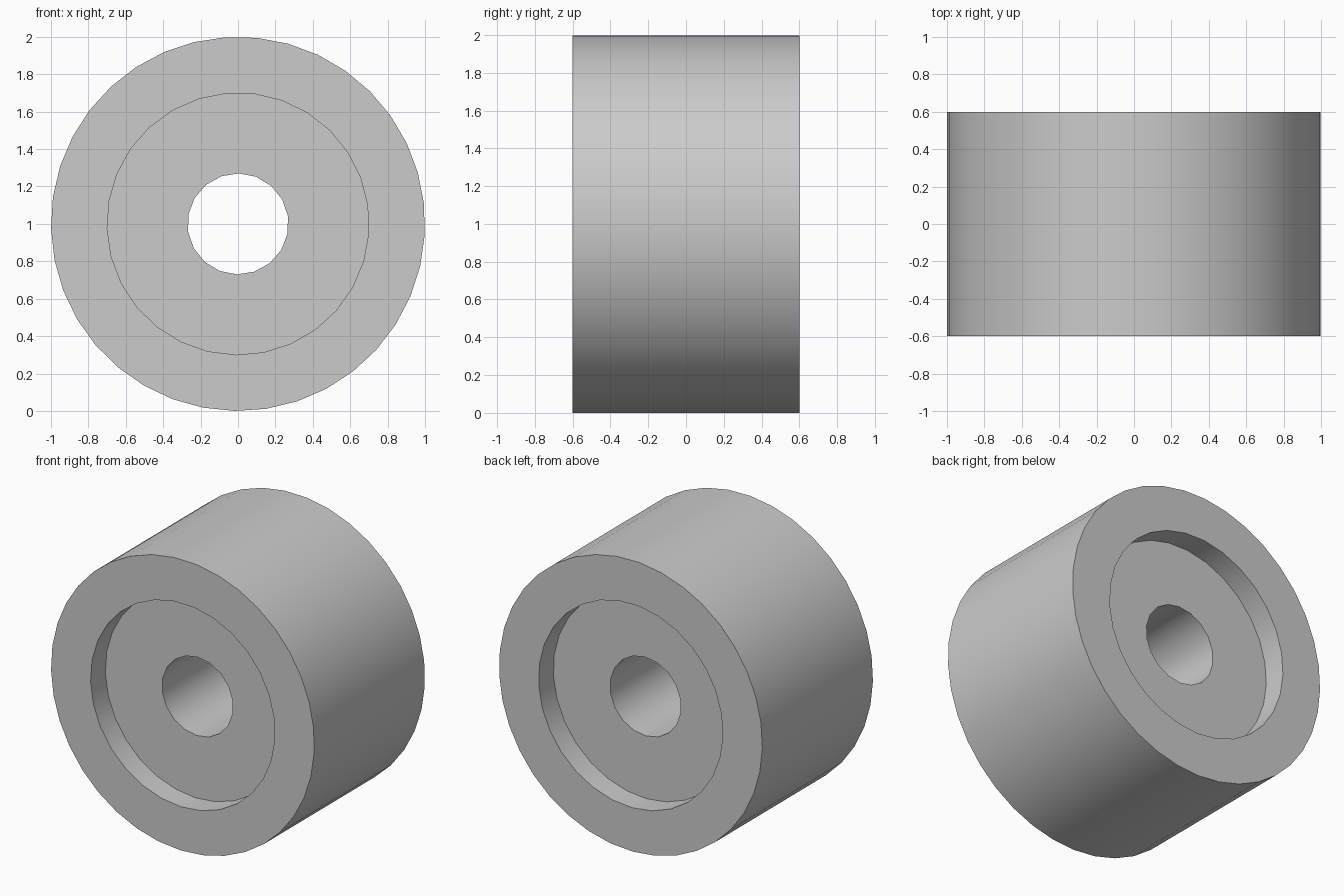
import bpy
import bmesh
from math import sin, cos, pi, radians

cube = bpy.data.objects.get("Cube")
if cube:
    bpy.data.objects.remove(cube, do_unlink=True)

HALF_WIDTH = 0.6
FLOOR = 0.44          # half width of the web between the two recesses
OUTER = (1.0, 37)     # radius, sides
RECESS = (0.7, 29)
BORE = (0.27, 18)

bm = bmesh.new()


def ring(size, y):
    """Closed loop of edges around the axle, starting at the bottom."""
    radius, sides = size
    start = radians(-91)
    verts = []
    for i in range(sides):
        a = start + 2 * pi * i / sides
        verts.append(bm.verts.new((radius * cos(a), y, 1 + radius * sin(a))))
    edges = [bm.edges.new((verts[i], verts[(i + 1) % sides])) for i in range(sides)]
    return verts, edges


def wall(a, b):
    """Tube between two rings with the same number of sides."""
    n = len(a[0])
    for i in range(n):
        j = (i + 1) % n
        bm.faces.new((a[0][i], a[0][j], b[0][j], b[0][i]))


def annulus(a, b, side):
    """Flat ring-shaped face between two concentric rings."""
    bmesh.ops.triangle_fill(bm, edges=a[1] + b[1], use_beauty=True,
                            normal=(0, side, 0))


# Rim face, recess wall and web face on each side
ends = []
for side in (-1, 1):
    outer = ring(OUTER, side * HALF_WIDTH)
    lip = ring(RECESS, side * HALF_WIDTH)
    floor = ring(RECESS, side * FLOOR)
    bore = ring(BORE, side * FLOOR)
    annulus(outer, lip, side)
    annulus(floor, bore, side)
    wall(lip, floor)
    ends.append((outer, bore))

# Tread and through bore
for front, back in zip(*ends):
    wall(front, back)

bmesh.ops.recalc_face_normals(bm, faces=bm.faces[:])
mesh = bpy.data.meshes.new("roller")
bm.to_mesh(mesh)
bm.free()

# Plain grey material
grey = bpy.data.materials.new("light grey")
grey.use_nodes = True
colour = (0.6, 0.6, 0.6, 1)
grey.diffuse_color = colour
grey.node_tree.nodes["Principled BSDF"].inputs["Base Color"].default_value = colour
mesh.materials.append(grey)

roller = bpy.data.objects.new("roller", mesh)
bpy.context.collection.objects.link(roller)
bpy.ops.object.select_all(action="DESELECT")
roller.select_set(True)
bpy.context.view_layer.objects.active = roller
bpy.ops.object.shade_smooth_by_angle(angle=radians(30))
